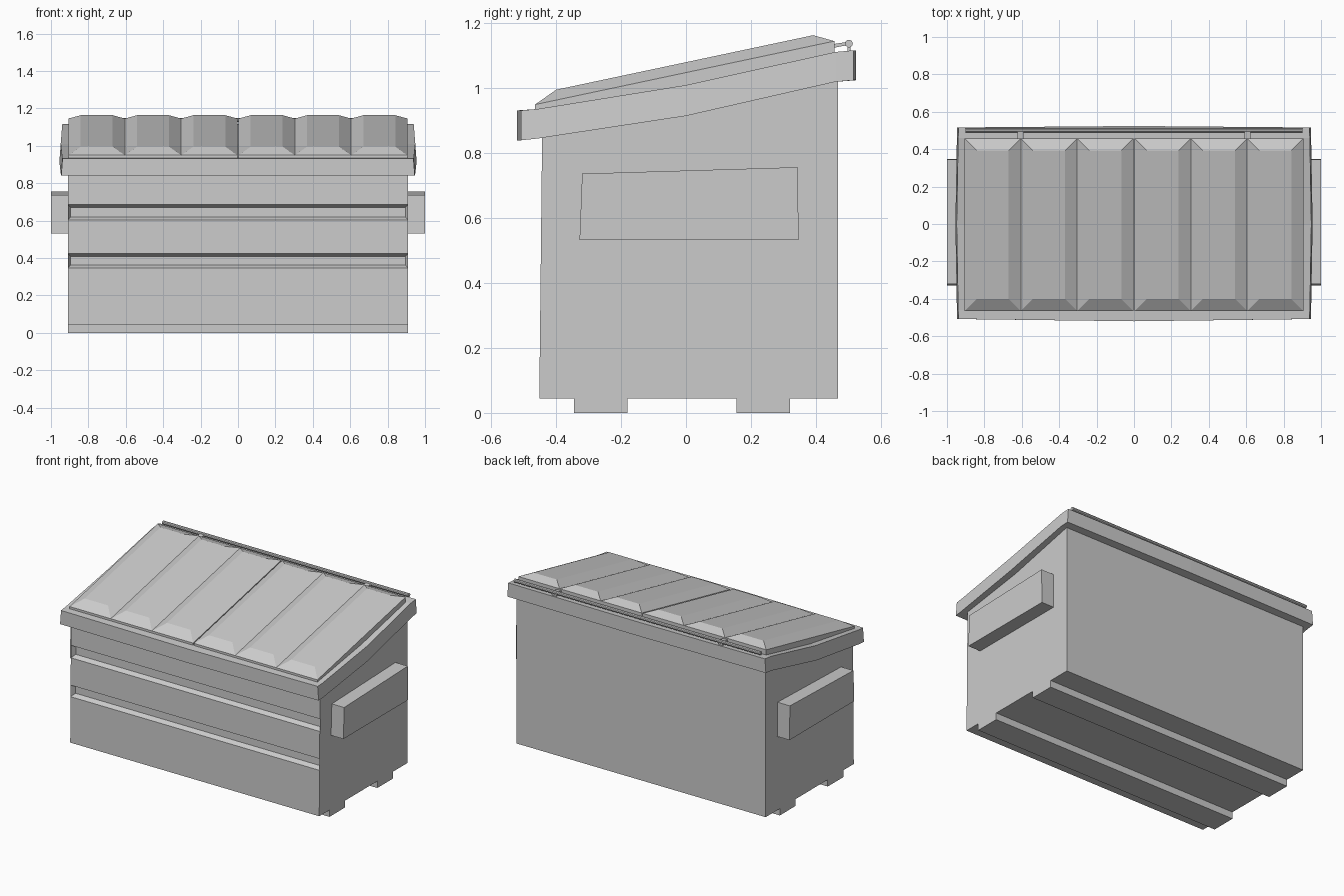
import bpy
import bmesh
from mathutils import Vector

cube = bpy.data.objects.get("Cube")
if cube:
    bpy.data.objects.remove(cube, do_unlink=True)

GREY = (0.6, 0.6, 0.6, 1.0)
steel = bpy.data.materials.new("grey steel")
steel.use_nodes = True
steel.diffuse_color = GREY
steel.node_tree.nodes["Principled BSDF"].inputs["Base Color"].default_value = GREY


def finish(name, bm):
    """Turn a bmesh into a grey, flat-shaded object."""
    bmesh.ops.recalc_face_normals(bm, faces=bm.faces)
    mesh = bpy.data.meshes.new(name)
    bm.to_mesh(mesh)
    bm.free()
    mesh.materials.append(steel)
    obj = bpy.data.objects.new(name, mesh)
    bpy.context.collection.objects.link(obj)
    return obj


def prism(profile, x0, x1):
    """Sweep a (y, z) profile along x."""
    bm = bmesh.new()
    face = bm.faces.new([bm.verts.new((x0, y, z)) for y, z in profile])
    out = bmesh.ops.extrude_face_region(bm, geom=[face], use_keep_orig=True)
    moved = [v for v in out["geom"] if isinstance(v, bmesh.types.BMVert)]
    bmesh.ops.translate(bm, verts=moved, vec=(x1 - x0, 0, 0))
    bmesh.ops.recalc_face_normals(bm, faces=bm.faces)
    return bm


# Body: sloping-topped box with two recessed grooves across the front
WIDE = 0.91
bm = prism([(-0.452, 0.045), (0.468, 0.045), (0.468, 1.06), (-0.443, 0.88)], -WIDE, WIDE)
grooves = [(0.347, 0.423), (0.603, 0.685)]
for z in [z for pair in grooves for z in pair]:
    bmesh.ops.bisect_plane(bm, geom=bm.verts[:] + bm.edges[:] + bm.faces[:],
                           plane_co=(0, 0, z), plane_no=(0, 0, 1))
bm.normal_update()
bands = [f for f in bm.faces if f.normal.y < -0.9
         and any(lo < f.calc_center_median().z < hi for lo, hi in grooves)]
bmesh.ops.inset_individual(bm, faces=bands, thickness=0.022, depth=-0.03)
finish("body", bm)

# Skids under the floor
for name, y0, y1 in (("front_skid", -0.345, -0.18), ("back_skid", 0.155, 0.32)):
    finish(name, prism([(y0, 0), (y1, 0), (y1, 0.05), (y0, 0.05)], -WIDE, WIDE))

# Lifting pockets on both sides
pocket = [(-0.328, 0.532), (0.347, 0.532), (0.344, 0.757), (-0.32, 0.737)]
finish("left_pocket", prism(pocket, 0.9, 1.0))
finish("right_pocket", prism(pocket, -1.0, -0.9))

# Rim: slightly bowed band around the top; rows are (y, lower z, upper z, bow)
rows = [(-0.508, 0.84, 0.932, 0), (-0.46, 0.845, 0.936, 0.002), (0, 0.915, 1.01, 0.01),
        (0.46, 1.02, 1.112, 0.002), (0.516, 1.025, 1.117, 0)]
bm = bmesh.new()
layers = []
for upper in (False, True):
    grid = []
    for i, (y, low, high, bow) in enumerate(rows):
        half = (0.938 if upper else 0.945) + bow
        push = {0: -0.012, len(rows) - 1: 0.008}.get(i, 0)
        z = high if upper else low
        grid.append([bm.verts.new((s * half, y + (0 if s else push), z)) for s in (-1, 0, 1)])
    for a, b in zip(grid, grid[1:]):
        for k in (0, 1):
            bm.faces.new((a[k], a[k + 1], b[k + 1], b[k]))
    layers.append([r[0] for r in grid] + [grid[-1][1]] + [r[2] for r in reversed(grid)] + [grid[0][1]])
low, high = layers
for k in range(len(low)):
    n = (k + 1) % len(low)
    bm.faces.new((low[k], low[n], high[n], high[k]))
finish("rim", bm)


# Lids: two halves, each a sloping slab with three raised ribs
FRONT, BACK, PITCH, EDGE = -0.465, 0.457, 0.301, 0.065


def slope(y, lift=0):
    return 0.95 + 0.212 * (y - FRONT) + lift


def add_rib(bm, x0, x1):
    rings = []
    for inset, lift in ((0, -0.04), (0, 0), (EDGE, 0.032)):
        corners = ((x0 + inset, FRONT + inset), (x1 - inset, FRONT + inset),
                   (x1 - inset, BACK - inset), (x0 + inset, BACK - inset))
        rings.append([bm.verts.new((x, y, slope(y, lift))) for x, y in corners])
    for a, b in zip(rings, rings[1:]):
        for k in range(4):
            n = (k + 1) % 4
            bm.faces.new((a[k], a[n], b[n], b[k]))
    bm.faces.new(rings[-1])
    bm.faces.new(rings[0][::-1])


for name, start in (("right_lid", -0.003 - 3 * PITCH), ("left_lid", 0.003)):
    bm = bmesh.new()
    for k in range(3):
        add_rib(bm, start + k * PITCH, start + (k + 1) * PITCH)
    finish(name, bm)

# Hinge rod along the back, with arms and posts
bpy.ops.mesh.primitive_cylinder_add(vertices=10, radius=0.012, depth=1.8,
                                    location=(0, 0.502, 1.138), rotation=(0, 1.5708, 0))
rod = bpy.context.object
rod.name = "hinge_rod"
rod.data.materials.append(steel)
arm = [(0.44, 1.122), (0.502, 1.134), (0.502, 1.144), (0.44, 1.134)]
post = [(0.497, 1.1), (0.507, 1.1), (0.507, 1.138), (0.497, 1.138)]
for x in (-0.607, 0.607):
    side = "left" if x > 0 else "right"
    finish(side + "_hinge_arm", prism(arm, x - 0.016, x + 0.016))
    finish(side + "_hinge_post", prism(post, x - 0.016, x + 0.016))
